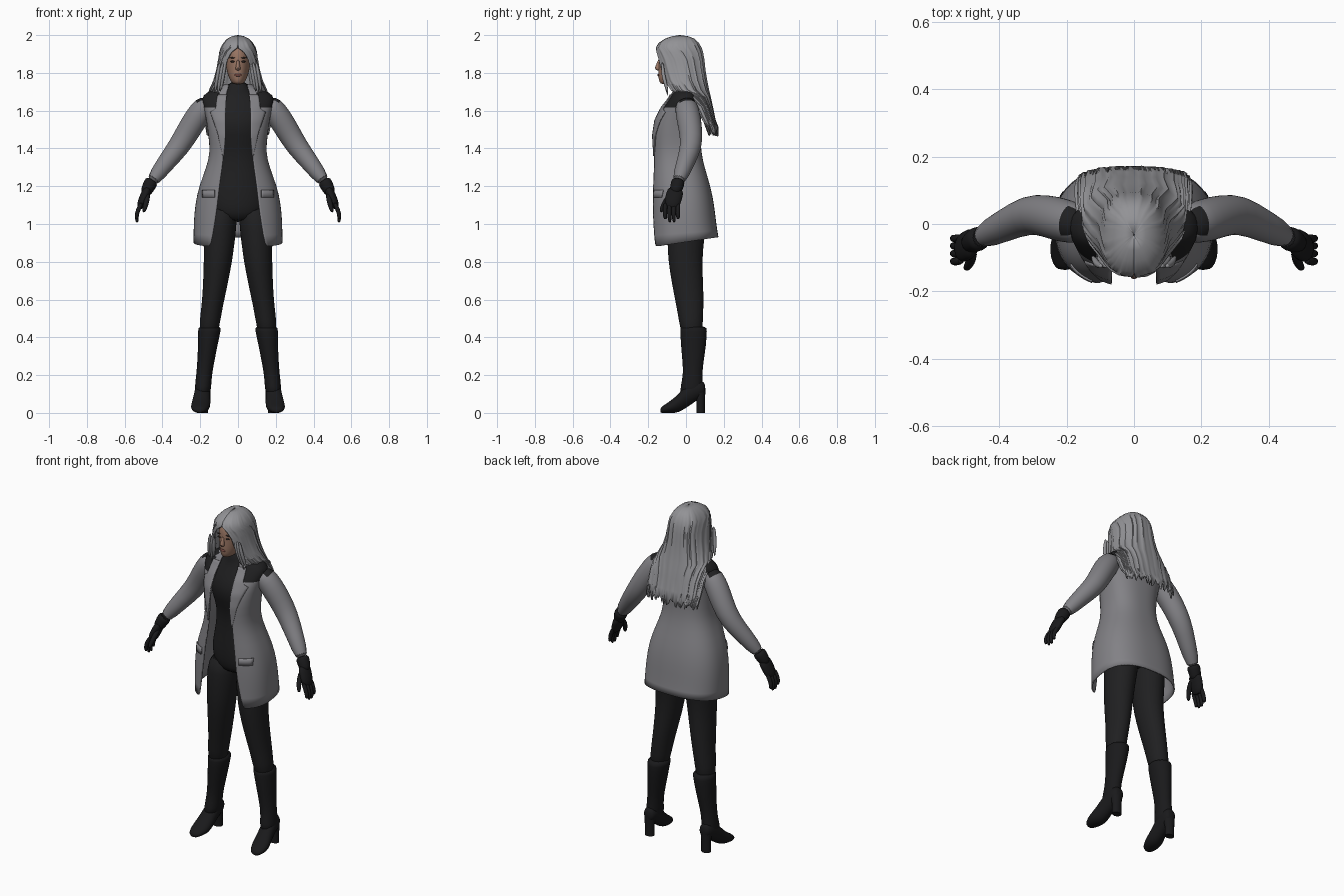
import bpy, bmesh, math, random
from mathutils import Vector

if "Cube" in bpy.data.objects:
    bpy.data.objects.remove(bpy.data.objects["Cube"])
random.seed(4)

def material(name, r, g, b):
    m = bpy.data.materials.new(name)
    m.diffuse_color = (r, g, b, 1)
    m.use_nodes = True
    m.node_tree.nodes["Principled BSDF"].inputs["Base Color"].default_value = m.diffuse_color
    return m

COAT = material("coat grey", .225, .222, .238)
HAIR = material("silver hair", .29, .29, .305)
CLOTH = material("black cloth", .014, .014, .015)
LEATHER = material("black leather", .010, .010, .011)
SKIN = material("skin", .32, .18, .125)
LIPS = material("lips", .20, .075, .06)
DARK = material("dark brown", .035, .025, .022)

def build(name, verts, faces, mats, mirror=False, sub=0, solid=0, closed=True, rule=None):
    bm = bmesh.new()
    vs = [bm.verts.new(v) for v in verts]
    for f in faces:
        bm.faces.new([vs[i] for i in f])
    if closed:
        bmesh.ops.recalc_face_normals(bm, faces=bm.faces)
    if rule:
        for f in bm.faces:
            f.material_index = rule(f.calc_center_median())
    me = bpy.data.meshes.new(name)
    bm.to_mesh(me)
    bm.free()
    ob = bpy.data.objects.new(name, me)
    bpy.context.collection.objects.link(ob)
    for m in mats:
        me.materials.append(m)
    if sub:
        ob.modifiers.new("Round", "SUBSURF").levels = sub
        ob.modifiers["Round"].render_levels = sub
    if solid:
        s = ob.modifiers.new("Thickness", "SOLIDIFY")
        s.thickness, s.offset = solid, -1
    if mirror:
        ob.modifiers.new("Mirror", "MIRROR")
    return ob

def loft(name, rings, mats, n=18, sub=1, **kw):
    """Skin closed rings, each given as (centre, U axis, V axis)."""
    verts, faces = [], []
    for c, u, v in rings:
        for k in range(n):
            a = 2 * math.pi * k / n
            verts.append(Vector(c) + Vector(u) * math.cos(a) + Vector(v) * math.sin(a))
    for i in range(len(rings) - 1):
        for k in range(n):
            a, b = i * n + k, i * n + (k + 1) % n
            faces.append((a, b, b + n, a + n))
    faces += [tuple(range(n)), tuple(range(len(verts) - n, len(verts)))]
    return build(name, verts, faces, mats, sub=sub, **kw)

def stack(name, rows, mats, **kw):
    """Loft of level ellipses: (z, x centre, half width, front y, back y)."""
    return loft(name, [((x, (f + b) / 2, z), (w, 0, 0), (0, (b - f) / 2, 0))
                       for z, x, w, f, b in rows], mats, **kw)

def tube(name, path, mats, wide=1, **kw):
    """Loft along a path of (x, y, z, radius); wide stretches it sideways."""
    pts = [Vector(p[:3]) for p in path]
    rings = []
    for i, p in enumerate(path):
        t = (pts[min(i + 1, len(pts) - 1)] - pts[max(i - 1, 0)]).normalized()
        u = t.cross(Vector((0, 1, 0))).normalized()
        rings.append((pts[i], u * p[3], t.cross(u) * p[3] * wide))
    return loft(name, rings, mats, **kw)

def shell(name, rows, mats, n, power, jitter, ripple=0, **kw):
    """Sheet open at the front: (z, half width, front y, back y, opening).
    Opening is a half width, or an end angle in degrees when above 1."""
    verts, faces = [], []
    bumps = [random.uniform(-ripple, ripple) for _ in range(n + 1)]
    for i, (z, w, f, b, o) in enumerate(rows):
        end = math.radians(o) if o > 1 else math.pi - math.asin((o / w) ** (1 / power))
        for j in range(n + 1):
            a = (2 * j / n - 1) * end
            s, c = math.sin(a), math.cos(a)
            g = 1 + bumps[j] * min(1, (len(rows) - 1 - i) / 4)
            x = math.copysign(abs(s) ** power, s) * w * g
            y = (f + b) / 2 + math.copysign(abs(c) ** power, c) * (b - f) / 2 * g
            verts.append((x, y, z + (jitter(y) if i == 0 else 0)))
    for i in range(len(rows) - 1):
        for j in range(n):
            a = i * (n + 1) + j
            faces.append((a, a + n + 1, a + n + 2, a + 1))
    return build(name, verts, faces, mats, closed=False, **kw)

# Body: suit with high neck, legs
stack("body_suit", [(1.01, 0, .10, -.07, .09), (1.06, 0, .15, -.095, .12), (1.13, 0, .165, -.10, .125),
      (1.2, 0, .15, -.10, .11), (1.33, 0, .115, -.09, .055), (1.42, 0, .118, -.105, .058),
      (1.52, 0, .145, -.145, .065), (1.6, 0, .15, -.115, .065), (1.66, 0, .13, -.08, .055),
      (1.695, 0, .065, -.065, .045), (1.76, 0, .05, -.065, .035)], [CLOTH], n=24)
stack("legs", [(1.1, .085, .08, -.09, .12), (1.0, .095, .09, -.10, .11), (.9, .10, .083, -.10, .095),
      (.8, .106, .076, -.095, .087), (.68, .12, .066, -.075, .092), (.58, .134, .058, -.055, .095),
      (.5, .147, .056, -.04, .09), (.4, .157, .05, -.025, .09)], [CLOTH], mirror=True)

# Boots: shaft, foot, heel
stack("boot_shafts", [(.46, .15, .062, -.032, .112), (.44, .151, .061, -.032, .112), (.36, .16, .053, -.028, .108),
      (.28, .169, .046, -.02, .095), (.2, .18, .042, -.015, .085), (.14, .185, .044, -.03, .092),
      (.09, .188, .042, -.035, .085)], [LEATHER], mirror=True)
loft("boot_feet", [((x, y, (lo + hi) / 2), (w, 0, 0), (0, 0, (hi - lo) / 2)) for y, x, w, lo, hi in
     [(-.137, .205, .02, .0, .025), (-.12, .204, .038, -.001, .04), (-.08, .2, .052, -.002, .065),
      (-.04, .195, .05, .0, .10), (.0, .19, .044, .025, .15), (.05, .187, .042, .06, .18),
      (.09, .185, .036, .085, .17), (.103, .185, .02, .1, .15)]], [LEATHER], mirror=True)
stack("boot_heels", [(.0, .188, .028, .055, .1), (.06, .188, .028, .055, .1), (.12, .187, .034, .04, .103)],
      [LEATHER], n=12, sub=0, mirror=True)

# Coat: open front, black shoulder panels
COAT_ROWS = [(.88, .236, -.188, .172, .145), (1.0, .235, -.188, .16, .125), (1.1, .228, -.188, .15, .11),
             (1.2, .207, -.185, .13, .10), (1.3, .167, -.18, .098, .085), (1.38, .147, -.178, .08, .076),
             (1.47, .157, -.18, .077, .07), (1.55, .167, -.167, .08, .07), (1.62, .183, -.13, .083, .068),
             (1.665, .195, -.092, .078, .065), (1.698, .17, -.076, .067, .06),
             (1.715, .105, -.07, .057, .055), (1.74, .072, -.064, .05, .048)]
shoulder = lambda c: int(c.z > 1.635 and abs(c.x) > .1)
shell("coat", COAT_ROWS, [COAT, CLOTH], 48, .8, lambda y: .05 * (y + .17) / .34, sub=1, solid=.008, rule=shoulder)

def lerp(table, z):
    for a, b in zip(table, table[1:]):
        if z <= b[0]:
            t = (z - a[0]) / (b[0] - a[0])
            return [p + (q - p) * t for p, q in zip(a, b)]
    return table[-1]

def coat_plate(name, heights, inner, outer, mat):
    """Thin plate lying on the front of the coat."""
    verts, faces, m = [], [], 6
    for z in heights:
        _, w, f, b, o = lerp(COAT_ROWS, z)
        for k in range(m + 1):
            x = inner(z, o) + (outer(z, o) - inner(z, o)) * k / m
            y = (f + b) / 2 - (b - f) / 2 * max(0, 1 - min(1, x / w) ** 2.5) ** .4
            verts.append((x, y - .006, z))
    for i in range(len(heights) - 1):
        for k in range(m):
            a = i * (m + 1) + k
            faces.append((a, a + 1, a + m + 2, a + m + 1))
    return build(name, verts, faces, [mat], closed=False, solid=.006, mirror=True)

LAPEL = [(1.36, .004), (1.5, .045), (1.595, .08), (1.61, .05), (1.7, .045)]
coat_plate("lapels", [1.36 + .0155 * i for i in range(22)], lambda z, o: o - .003,
           lambda z, o: o + lerp(LAPEL, z)[1], COAT)
coat_plate("pocket_flaps", [1.14, 1.16, 1.18], lambda z, o: .125, lambda z, o: .19, COAT)

# Sleeves, gloves and fingers
tube("sleeves", [(.15, -.003, 1.635, .05), (.18, .003, 1.618, .062), (.215, .012, 1.57, .066),
     (.262, .025, 1.495, .063), (.312, .03, 1.41, .059), (.385, -.005, 1.32, .048),
     (.465, -.045, 1.212, .037)], [COAT, CLOTH], mirror=True, rule=lambda c: int(c.z > 1.655))
tube("glove_cuffs", [(.452, -.04, 1.232, .034), (.464, -.044, 1.215, .038), (.482, -.054, 1.18, .032),
     (.49, -.06, 1.16, .028)], [LEATHER], mirror=True)
tube("glove_palms", [(.475, -.05, 1.19, .024), (.492, -.062, 1.155, .025), (.51, -.072, 1.11, .025),
     (.52, -.076, 1.08, .016)], [LEATHER], wide=1.8, mirror=True)
for i, (y, tip) in enumerate([(-.108, 1.025), (-.085, 1.005), (-.062, 1.005), (-.04, 1.025)]):
    tube(f"glove_finger_{i + 1}", [(.508, y, 1.115, .013), (.53, y - .004, 1.075, .013),
         (.538, y - .003, 1.04, .012), (.533, y, tip, .008)], [LEATHER], n=8, mirror=True)
tube("glove_thumbs", [(.478, -.075, 1.165, .016), (.482, -.105, 1.125, .016), (.492, -.125, 1.09, .014),
     (.5, -.133, 1.06, .009)], [LEATHER], n=8, mirror=True)

# Head and face
stack("head", [(1.738, 0, .022, -.128, -.04), (1.75, 0, .036, -.142, -.02), (1.785, 0, .053, -.148, .03),
      (1.82, 0, .062, -.147, .06), (1.86, 0, .068, -.146, .07), (1.91, 0, .068, -.146, .072),
      (1.955, 0, .052, -.118, .05), (1.975, 0, .03, -.08, .02)], [SKIN], n=24)
loft("nose", [((0, -.14, 1.872), (.008, 0, 0), (0, .008, 0)), ((0, -.146, 1.845), (.009, 0, 0), (0, .012, 0)),
     ((0, -.149, 1.824), (.015, 0, 0), (0, .02, 0)), ((0, -.145, 1.812), (.012, 0, 0), (0, .01, 0))], [SKIN], n=10)

def bead(name, x, y, z, sx, sz, mat, mirror=True):
    loft(name, [((x, y, z + sz * math.sin(a)), (sx * math.cos(a), 0, 0), (0, .005 * math.cos(a), 0))
                for a in (-1.5, -.8, 0, .8, 1.5)], [mat], n=10, sub=0, mirror=mirror)

bead("eyes", .028, -.138, 1.86, .013, .005, DARK)
bead("eyebrows", .03, -.138, 1.88, .018, .003, DARK)
bead("mouth", 0, -.147, 1.788, .021, .007, LIPS, False)

# Hair: centre parting, curtain down the back, loose locks
HAIR_ROWS = [(1.49, .165, .09, .172, 95), (1.55, .172, .05, .156, 95), (1.62, .172, .0, .141, 95),
             (1.67, .166, -.05, .13, 108), (1.71, .15, -.10, .12, 140), (1.76, .128, -.127, .11, .08),
             (1.82, .112, -.147, .10, .07), (1.87, .104, -.156, .095, .06), (1.91, .098, -.158, .088, .037),
             (1.935, .091, -.157, .08, .004), (1.96, .077, -.142, .066, 0), (1.98, .058, -.112, .046, 0),
             (1.993, .035, -.078, .016, 0), (2.0, .002, -.035, -.03, 0)]
shell("hair", HAIR_ROWS, [HAIR], 84, .8, lambda y: random.uniform(-.025, .025), ripple=.03, solid=.008)
for i, (x, low) in enumerate([(.078, 1.70), (.092, 1.675), (.108, 1.69)]):
    tube(f"hair_lock_{i + 1}", [(x - .012, -.125, 1.86, .008), (x, -.122, 1.79, .011),
         (x + .01, -.105, 1.73, .01), (x + .016, -.095, low, .002)], [HAIR], n=8, mirror=True)

for ob in bpy.context.collection.objects:
    ob.select_set(True)
    bpy.context.view_layer.objects.active = ob
bpy.ops.object.shade_smooth_by_angle(angle=math.radians(50))
